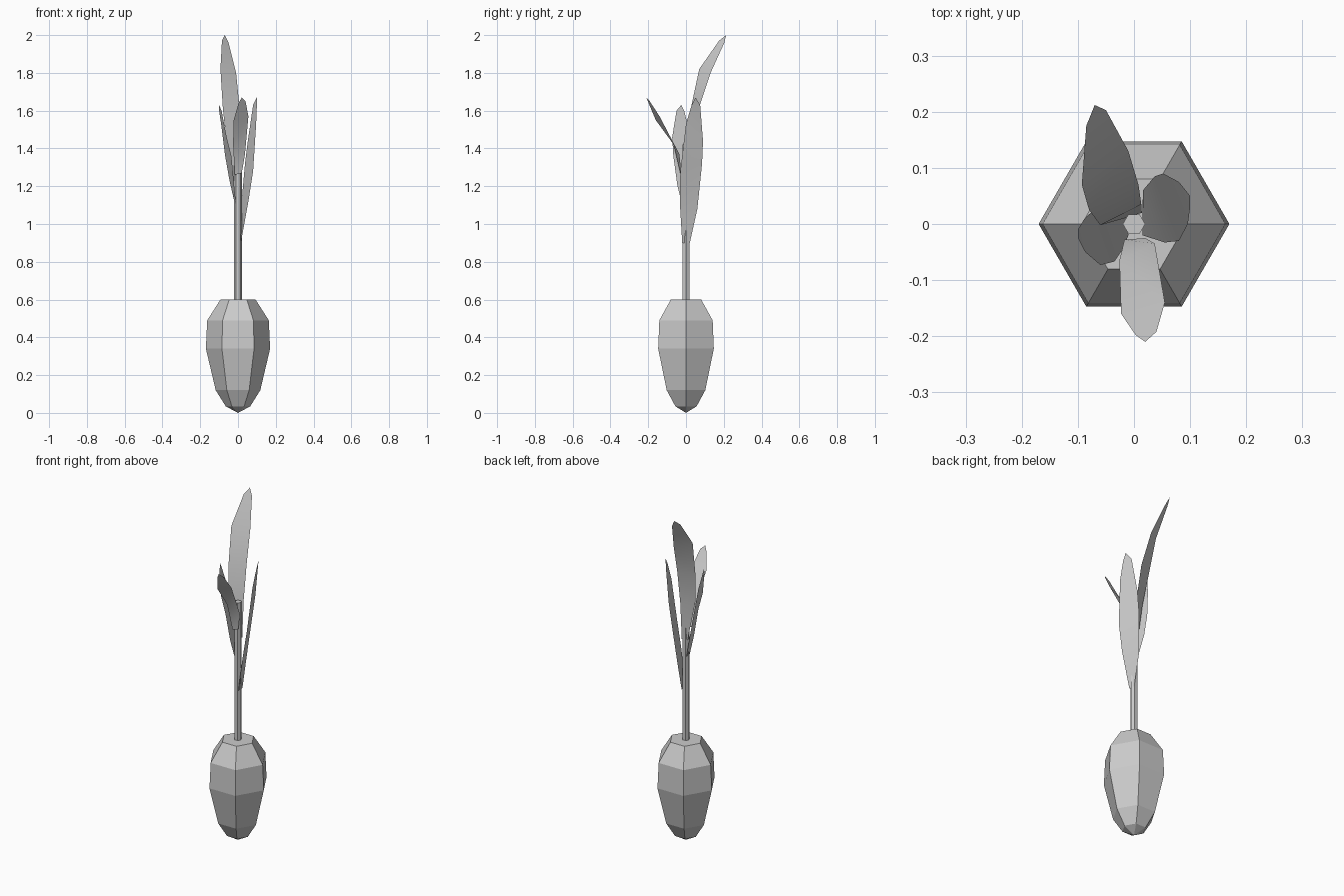
import bpy
import math


def add_object(name, verts, faces, smooth=False):
    mesh = bpy.data.meshes.new(name)
    mesh.from_pydata(verts, [], faces)
    mesh.update()
    for p in mesh.polygons:
        p.use_smooth = smooth
    obj = bpy.data.objects.new(name, mesh)
    bpy.context.collection.objects.link(obj)
    return obj


def lathe(name, profile, sides=6, point_bottom=False):
    """Stack regular rings of (radius, z), closing both ends."""
    verts = [(r * math.cos(2 * math.pi * i / sides),
              r * math.sin(2 * math.pi * i / sides), z)
             for r, z in profile for i in range(sides)]
    faces = []
    for k in range(len(profile) - 1):
        a, b = k * sides, (k + 1) * sides
        for i in range(sides):
            j = (i + 1) % sides
            faces.append((a + i, a + j, b + j, b + i))
    faces.append(tuple(range(len(verts) - sides, len(verts))))
    if point_bottom:
        verts.append((0, 0, 0))
        faces += [(len(verts) - 1, (i + 1) % sides, i) for i in range(sides)]
    else:
        faces.append(tuple(reversed(range(sides))))
    return add_object(name, verts, faces)


def leaf(name, edge_a, edge_b, tip):
    """Thin blade stretched between two edges that meet at a tip."""
    n = len(edge_a)
    faces = [(i, n + i, n + i + 1, i + 1) for i in range(n - 1)]
    faces.append((n - 1, 2 * n - 1, 2 * n))
    return add_object(name, edge_a + edge_b + [tip], faces, smooth=True)


# Bulb-shaped base and thin stem, both six-sided
lathe("bulb", [(0.065, 0.035), (0.118, 0.12), (0.17, 0.34),
               (0.163, 0.49), (0.093, 0.60)], point_bottom=True)
lathe("stem", [(0.02, 0.58), (0.02, 1.42)])

# Leaves, base to tip
leaf("right_leaf",
     [(0.015, -0.02, 0.90), (0.055, -0.033, 1.12), (0.08, -0.03, 1.28),
      (0.096, 0.0, 1.53), (0.1, 0.03, 1.63)],
     [(0.015, 0.02, 0.90), (0.016, 0.06, 1.08), (0.037, 0.085, 1.32),
      (0.052, 0.09, 1.44), (0.08, 0.075, 1.63)],
     (0.1, 0.05, 1.67))
leaf("left_leaf",
     [(-0.01, -0.02, 1.10), (-0.02, -0.045, 1.20), (-0.035, -0.067, 1.36),
      (-0.06, -0.073, 1.46), (-0.087, -0.05, 1.60)],
     [(-0.015, 0.018, 1.10), (-0.045, 0.03, 1.23), (-0.068, 0.028, 1.36),
      (-0.088, 0.01, 1.52), (-0.1, -0.01, 1.60)],
     (-0.1, -0.025, 1.63))
leaf("back_leaf",
     [(-0.018, 0.01, 1.20), (-0.06, -0.002, 1.43), (-0.08, 0.025, 1.61),
      (-0.093, 0.07, 1.82), (-0.085, 0.175, 1.97)],
     [(0.014, 0.02, 1.20), (0.013, 0.035, 1.42), (0.008, 0.07, 1.62),
      (-0.01, 0.13, 1.80), (-0.05, 0.203, 1.96)],
     (-0.07, 0.212, 2.0))
leaf("front_leaf",
     [(-0.017, -0.028, 1.26), (-0.026, -0.065, 1.42),
      (-0.023, -0.16, 1.55), (0.003, -0.198, 1.64)],
     [(0.02, -0.025, 1.27), (0.037, -0.035, 1.37),
      (0.055, -0.14, 1.57), (0.04, -0.192, 1.65)],
     (0.02, -0.21, 1.67))
